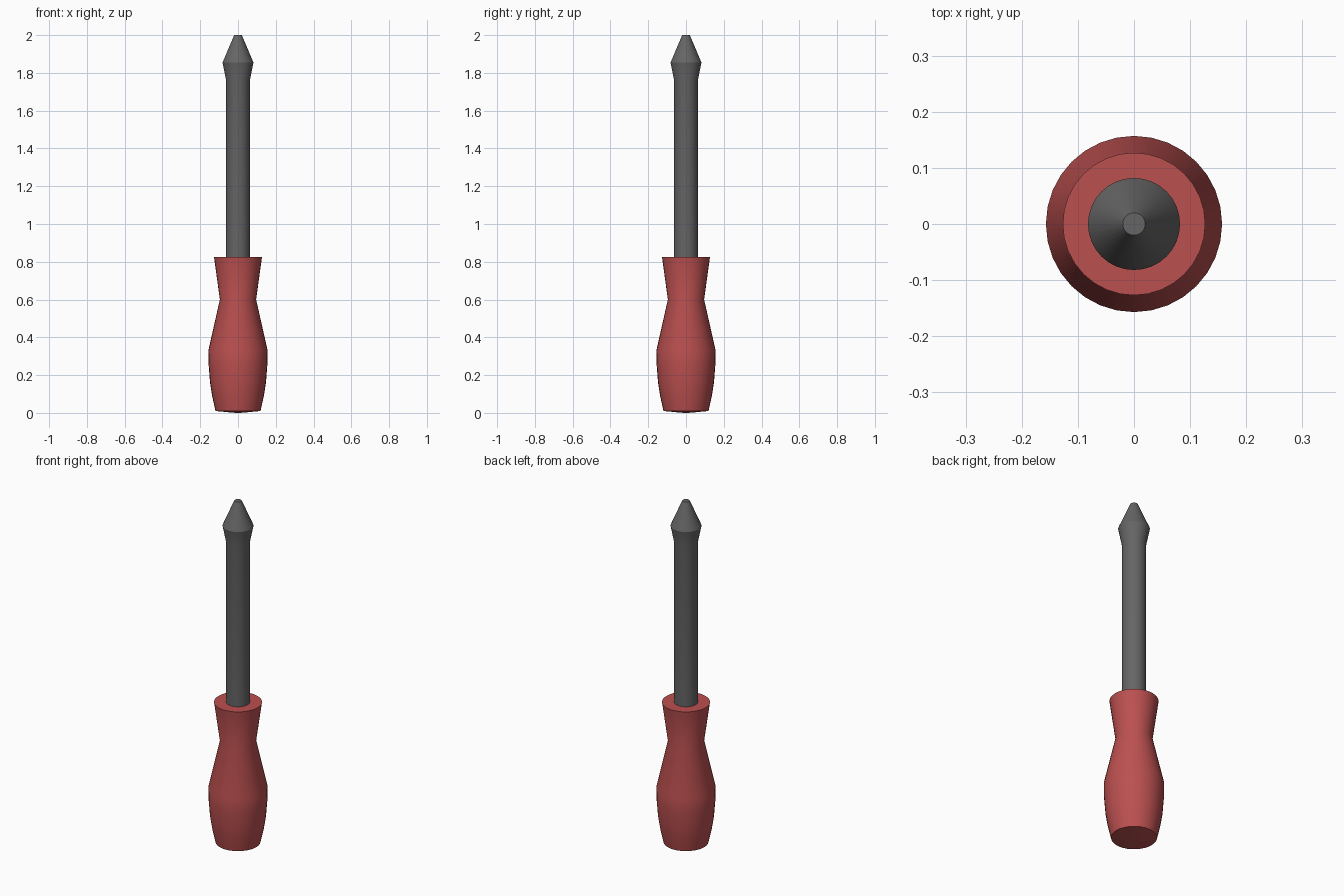
import bpy, bmesh, math

if "Cube" in bpy.data.objects:
    bpy.data.objects.remove(bpy.data.objects["Cube"])

SIDES = 32


def material(name, color):
    mat = bpy.data.materials.new(name)
    mat.diffuse_color = (*color, 1)
    mat.use_nodes = True
    mat.node_tree.nodes["Principled BSDF"].inputs["Base Color"].default_value = mat.diffuse_color
    return mat


def lathe(name, profile, mat):
    """Revolve (radius, z) points around the z axis."""
    bm = bmesh.new()
    verts = [bm.verts.new((r, 0, z)) for r, z in profile]
    edges = [bm.edges.new(pair) for pair in zip(verts, verts[1:])]
    bmesh.ops.spin(bm, geom=verts + edges, cent=(0, 0, 0), axis=(0, 0, 1),
                   angle=math.tau, steps=SIDES, use_duplicate=False)
    bmesh.ops.remove_doubles(bm, verts=bm.verts, dist=0.0005)
    bmesh.ops.recalc_face_normals(bm, faces=bm.faces)
    mesh = bpy.data.meshes.new(name)
    bm.to_mesh(mesh)
    bm.free()
    mesh.materials.append(mat)
    obj = bpy.data.objects.new(name, mesh)
    bpy.context.collection.objects.link(obj)
    bpy.ops.object.select_all(action='DESELECT')
    obj.select_set(True)
    bpy.context.view_layer.objects.active = obj
    bpy.ops.object.shade_smooth_by_angle(angle=math.radians(30))
    return obj


red = material("red_grip", (0.50, 0.08, 0.08))
steel = material("dark_steel", (0.13, 0.13, 0.13))

# Handle: bulged grip, narrow neck, flared collar, very shallow domed base
lathe("handle", [(0, 0), (0.025, 0.001), (0.119, 0.01), (0.137, 0.09),
                 (0.148, 0.16), (0.155, 0.25), (0.157, 0.33), (0.096, 0.60),
                 (0.127, 0.826), (0, 0.826)], red)

# Shaft with flared, pointed tip, seated in the handle
lathe("shaft", [(0, 0.79), (0.063, 0.79), (0.063, 1.76), (0.082, 1.855),
                (0.02, 2.0), (0, 2.0)], steel)
